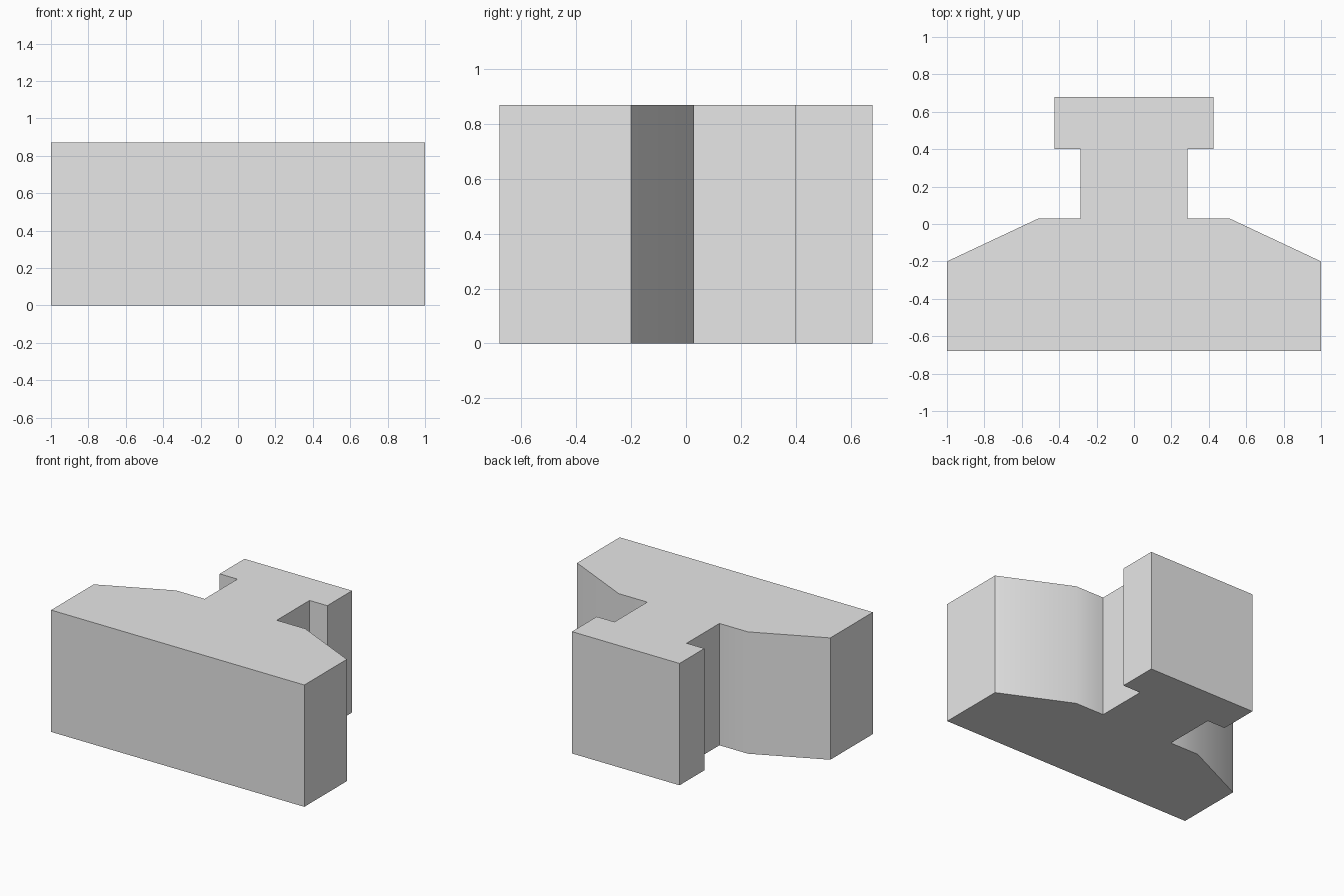
import bpy
import bmesh
from math import radians

cube = bpy.data.objects.get("Cube")
if cube:
    bpy.data.objects.remove(cube, do_unlink=True)

HEIGHT = 0.87

# Single plain grey
grey = bpy.data.materials.new("light_grey")
grey.use_nodes = True
colour = (0.8, 0.8, 0.8, 1.0)
grey.diffuse_color = colour
grey.node_tree.nodes["Principled BSDF"].inputs["Base Color"].default_value = colour

# Right half of the plan outline, front to back: wide base, sloped shoulder, neck, head
half = [(1.0, -0.68), (1.0, -0.2), (0.51, 0.03), (0.285, 0.03),
        (0.285, 0.4), (0.425, 0.4), (0.425, 0.68)]
outline = half + [(-x, y) for x, y in reversed(half)]

# Extrude the mirrored outline into a solid block
bm = bmesh.new()
base = bm.faces.new([bm.verts.new((x, y, 0)) for x, y in outline])
top = bmesh.ops.extrude_face_region(bm, geom=[base], use_keep_orig=True)
top_verts = [g for g in top["geom"] if isinstance(g, bmesh.types.BMVert)]
bmesh.ops.translate(bm, vec=(0, 0, HEIGHT), verts=top_verts)
bmesh.ops.recalc_face_normals(bm, faces=bm.faces)

mesh = bpy.data.meshes.new("profile_block")
bm.to_mesh(mesh)
bm.free()
mesh.materials.append(grey)
block = bpy.data.objects.new("profile_block", mesh)
bpy.context.collection.objects.link(block)

# Blend the gentle shoulder bend, keep right angles crisp
bpy.ops.object.select_all(action='DESELECT')
block.select_set(True)
bpy.context.view_layer.objects.active = block
bpy.ops.object.shade_smooth_by_angle(angle=radians(30))
